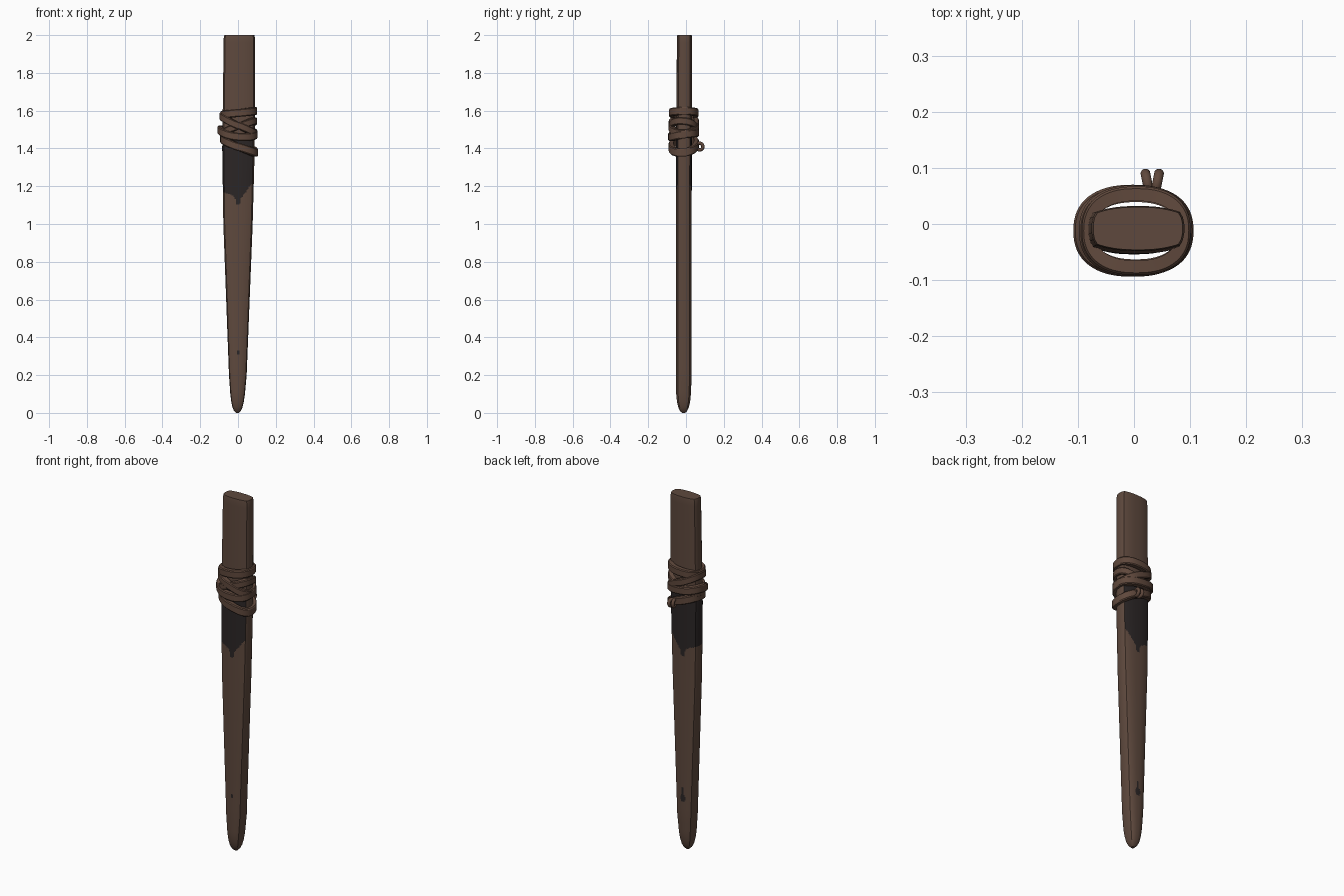
import bpy, bmesh
from math import cos, sin, pi, copysign

cube = bpy.data.objects.get("Cube")
if cube:
    bpy.data.objects.remove(cube, do_unlink=True)


def material(name, rgb):
    m = bpy.data.materials.new(name)
    m.use_nodes = True
    m.diffuse_color = (*rgb, 1)
    bsdf = m.node_tree.nodes["Principled BSDF"]
    bsdf.inputs["Base Color"].default_value = (*rgb, 1)
    bsdf.inputs["Roughness"].default_value = 0.8
    return m


leather = material("brown leather", (0.112, 0.066, 0.047))
dark = material("dark stain", (0.024, 0.019, 0.019))
strap_mat = material("strap leather", (0.115, 0.065, 0.045))


def lerp(table, t):
    """Piecewise linear lookup in rows of (key, value, value, ...)."""
    for a, b in zip(table, table[1:]):
        if t <= b[0]:
            f = (t - a[0]) / (b[0] - a[0])
            return [p + (q - p) * f for p, q in zip(a[1:], b[1:])]
    return list(table[-1][1:])


def skin(bm, rings, closed=False):
    """Bridge rings of points with quads."""
    loops = [[bm.verts.new(p) for p in ring] for ring in rings]
    pairs = list(zip(loops, loops[1:]))
    if closed:
        pairs.append((loops[-1], loops[0]))
    for a, b in pairs:
        n = len(a)
        for i in range(n):
            j = (i + 1) % n
            bm.faces.new((a[i], a[j], b[j], b[i]))
    return loops


def finish(name, bm, mats, angle=0.6):
    bmesh.ops.recalc_face_normals(bm, faces=bm.faces)
    mesh = bpy.data.meshes.new(name)
    bm.to_mesh(mesh)
    bm.free()
    for m in mats:
        mesh.materials.append(m)
    ob = bpy.data.objects.new(name, mesh)
    bpy.context.collection.objects.link(ob)
    bpy.ops.object.select_all(action="DESELECT")
    ob.select_set(True)
    bpy.context.view_layer.objects.active = ob
    bpy.ops.object.shade_smooth_by_angle(angle=angle)
    return ob


# Sheath outline: height, left edge, right edge, half depth, depth centre
OUTLINE = [
    (0, -0.011, 0.005, 0.008, -0.013), (0.01, -0.021, 0.015, 0.019, -0.013),
    (0.03, -0.03, 0.024, 0.028, -0.013), (0.06, -0.036, 0.031, 0.035, -0.013),
    (0.1, -0.041, 0.037, 0.039, -0.013), (0.2, -0.048, 0.046, 0.042, -0.012),
    (0.6, -0.063, 0.062, 0.042, -0.012), (1.0, -0.078, 0.078, 0.042, -0.012),
    (1.4, -0.084, 0.089, 0.042, -0.011), (1.985, -0.076, 0.09, 0.04, -0.008),
    (2.0, -0.073, 0.087, 0.038, -0.008),
]
COLS = 24


def section(z):
    """Flattened outline with gently bowed faces and narrow sides."""
    xl, xr, h, yc = lerp(OUTLINE, z)
    cx, w = (xl + xr) / 2, (xr - xl) / 2
    us = [-1 + 2 * i / COLS for i in range(COLS + 1)]
    half = [(0.9 * u, -1 + 0.26 * abs(u) ** 2.5) for u in us]
    half += [(0.965, -0.5), (0.995, -0.2), (0.995, 0.2), (0.965, 0.5)]
    full = half + [(-a, -b) for a, b in half]
    # both sides are listed once each by the half-turn copy
    return [(cx + a * w, yc + b * h, z) for a, b in full]


heights = {row[0] for row in OUTLINE}
heights |= {round(0.04 * i, 3) for i in range(3, 50)}
heights |= {round(0.25 + 0.01 * i, 3) for i in range(15)}
heights |= {round(1.06 + 0.006 * i, 3) for i in range(32)}

bm = bmesh.new()
loops = skin(bm, [section(z) for z in sorted(heights)])
bm.faces.new(loops[0])
bm.faces.new(loops[-1])
bmesh.ops.recalc_face_normals(bm, faces=bm.faces)

# Ragged lower edge of the stain across the sheath
EDGE = [(-1, 1.17), (-0.45, 1.155), (-0.2, 1.14), (-0.14, 1.1), (0.1, 1.1),
        (0.16, 1.135), (0.45, 1.165), (0.8, 1.205), (1, 1.23)]
for f in bm.faces:
    c, n = f.calc_center_median(), f.normal
    xl, xr = lerp(OUTLINE, c.z)[:2]
    u = (2 * c.x - xl - xr) / (xr - xl)
    right_side = u > 0.9
    stain = lerp(EDGE, u)[0] < c.z < 1.5 and not right_side
    if n.y > 0.5:
        spot = (c.x / 0.016) ** 2 + ((c.z - 0.3) / 0.022) ** 2 < 1
        spot = spot or (abs(c.x) < 0.006 and 0.31 < c.z < 0.36)
    else:
        spot = n.y < -0.5 and abs(c.x) < 0.006 and 0.31 < c.z < 0.33
    f.material_index = int(stain or spot)
finish("sheath", bm, [leather, dark])


def strap(name, z, tilt_x, tilt_y, rx, ry, width, cx=0.0, sag=0.0):
    """One tilted turn of flat strap around the sheath."""
    profile = [(0.026, -0.5), (0.004, -0.5), (0, -0.38),
               (0, 0.38), (0.004, 0.5), (0.026, 0.5)]
    rings = []
    for i in range(64):
        t = 2 * pi * i / 64
        c, s = cos(t), sin(t)
        sx, sy = copysign(abs(c) ** 0.85, c), copysign(abs(s) ** 0.85, s)
        zc = z + tilt_x * c + tilt_y * s + sag * cos(2 * t)
        rings.append([(cx + (rx - d * 0.85) * sx, -0.012 + (ry - d) * sy,
                       zc + k * width) for d, k in profile])
    bm = bmesh.new()
    skin(bm, rings, closed=True)
    finish(name, bm, [strap_mat], 0.5)


# Wrapped strap turns, top to bottom
strap("strap_top", 1.588, 0.01, 0.0, 0.097, 0.079, 0.042, 0.004)
strap("strap_upper_cross", 1.525, -0.045, 0.004, 0.1, 0.081, 0.04, 0.002)
strap("strap_rising_cross", 1.51, 0.035, -0.008, 0.098, 0.077, 0.038, 0.003)
strap("strap_middle", 1.48, -0.012, 0.012, 0.106, 0.082, 0.042, -0.002, 0.006)
strap("strap_bottom", 1.415, -0.036, 0.008, 0.1, 0.08, 0.044, 0.006)

# Knot of two small loops at the back
for name, x, turn in (("knot_loop_inner", 0.024, 0.2), ("knot_loop_outer", 0.041, -0.2)):
    bpy.ops.mesh.primitive_torus_add(
        location=(x, 0.072, 1.41), rotation=(0, pi / 2, turn),
        major_radius=0.018, minor_radius=0.009,
        major_segments=24, minor_segments=10)
    knot = bpy.context.object
    knot.name = name
    knot.data.materials.append(strap_mat)
    bpy.ops.object.shade_smooth()
